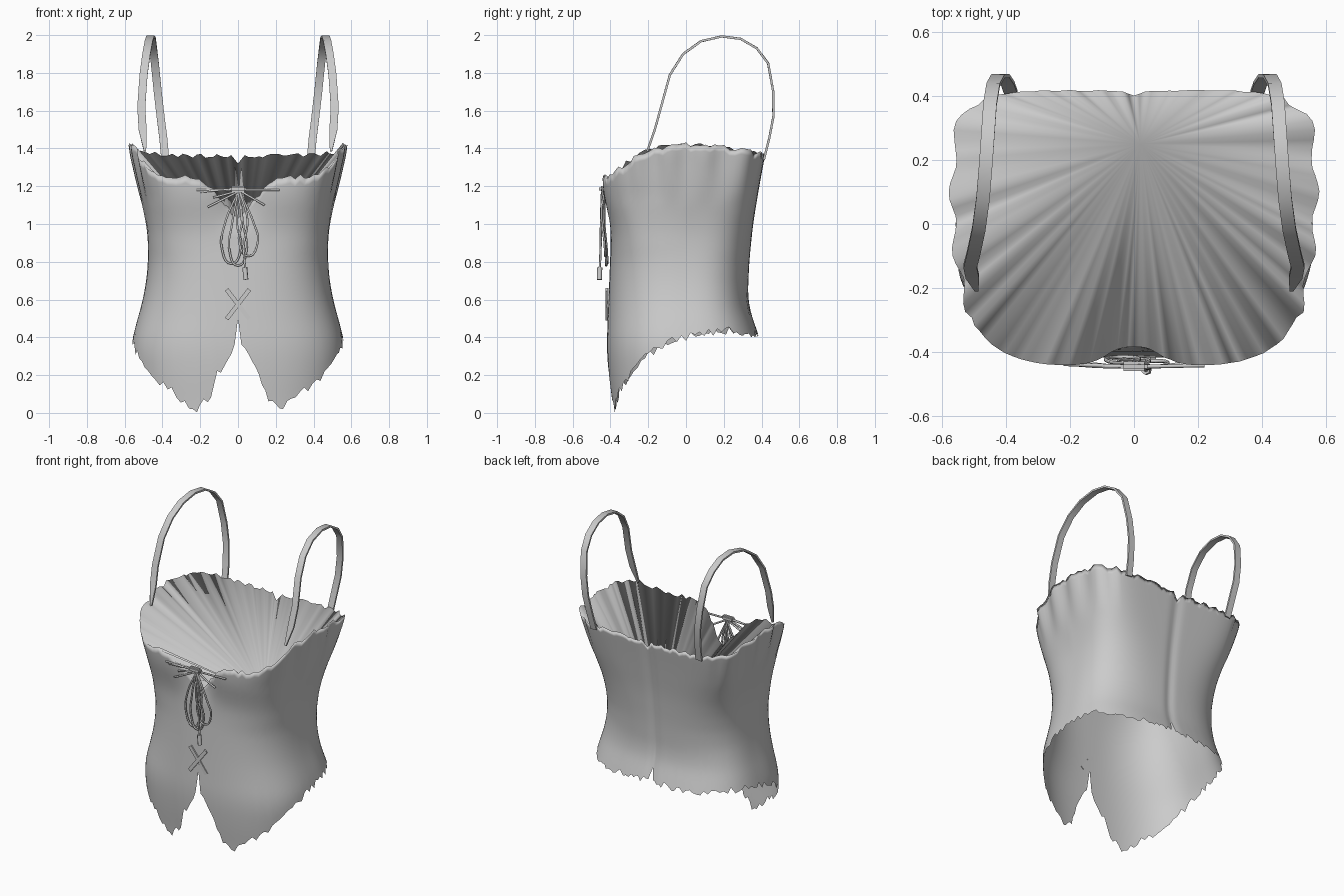
import bpy, bmesh, math, random
from mathutils import Vector

if "Cube" in bpy.data.objects:
    bpy.data.objects.remove(bpy.data.objects["Cube"])

random.seed(4)
mat = bpy.data.materials.new("grey_cloth")
mat.diffuse_color = (0.6, 0.6, 0.6, 1)
mat.use_nodes = True
mat.node_tree.nodes["Principled BSDF"].inputs["Base Color"].default_value = mat.diffuse_color


def lerp(table, v):
    if v <= table[0][0]:
        return table[0][1]
    for (a, p), (b, q) in zip(table, table[1:]):
        if v <= b:
            return p + (q - p) * (v - a) / (b - a)
    return table[-1][1]


def soft(table, v, d=0.06):
    return sum(lerp(table, v + k * d / 2) for k in range(-2, 3)) / 5


def finish(name, bm, angle=40):
    me = bpy.data.meshes.new(name)
    bm.to_mesh(me)
    bm.free()
    ob = bpy.data.objects.new(name, me)
    bpy.context.collection.objects.link(ob)
    me.materials.append(mat)
    bpy.ops.object.select_all(action='DESELECT')
    ob.select_set(True)
    bpy.context.view_layer.objects.active = ob
    bpy.ops.object.shade_smooth_by_angle(angle=math.radians(angle))
    return ob


# Body profiles by height: half width, front depth, back depth, squareness
WIDTH = [(0, .53), (.2, .555), (.35, .568), (.45, .545), (.6, .502), (.75, .478),
         (.9, .475), (1.0, .485), (1.2, .53), (1.43, .572)]
FRONT = [(0, .388), (.2, .41), (.35, .42), (.6, .41), (.9, .398), (1.0, .4),
         (1.08, .425), (1.2, .446), (1.43, .44)]
BACK = [(.35, .4), (.42, .385), (.5, .35), (.6, .327), (.8, .335), (1.0, .355),
        (1.2, .388), (1.4, .425)]
SQ_FRONT = [(.2, 2.7), (.7, 2.5), (1.0, 3.2), (1.2, 5.2)]
SQ_BACK = [(.5, 2.8), (.9, 2.7), (1.35, 6.5)]
# Ragged edges by angle, 0 = front centre, 180 = back centre
HEM = [(0, .5), (2.5, .36), (10, .26), (16, .2), (21, .08), (30, .02), (38, .06),
       (48, .14), (56, .19), (68, .3), (80, .38), (92, .41), (115, .44), (135, .41),
       (160, .42), (177.5, .43), (180, .5)]
RIM = [(0, 1.03), (6, 1.07), (16, 1.17), (25, 1.24), (45, 1.26), (52, 1.29), (60, 1.34),
       (69, 1.39), (85, 1.425), (105, 1.42), (125, 1.38), (150, 1.36), (175, 1.365),
       (180, 1.32)]


def body_point(deg, z):
    a = abs(deg)
    s, c = math.sin(math.radians(deg)), math.cos(math.radians(deg))
    w = soft(WIDTH, z)
    d, n = ((soft(FRONT, z), soft(SQ_FRONT, z, .2)) if c > 0 else
            (soft(BACK, z), soft(SQ_BACK, z, .2)))
    # the chest narrows toward the front
    w *= 1 - .12 * max(0, c) * max(0, min(1, (z - .9) / .25))
    r = ((abs(s) / w) ** n + (abs(c) / d) ** n) ** (-1 / n)
    # dip between the bust cups, back crease and wavy upper edge
    r -= .05 * math.exp(-(a / 13) ** 2) * max(0, min(1, (z - .95) / .15))
    r -= .009 * math.exp(-((180 - a) / 5) ** 2)
    if 60 < a < 130:
        r += .012 * math.sin(a * .33) * max(0, min(1, (z - 1.1) / .25))
    return Vector((r * s, -r * c, z))


# Body: a lofted sheet of cloth with torn upper and lower edges
COLS, ROWS = 144, 30
bm = bmesh.new()
grid = []
for i in range(COLS):
    deg = -180 + i * 360 / COLS
    a = abs(deg)
    low, high = lerp(HEM, a), lerp(RIM, a)
    if 4 < a < 175:
        low = max(0.003, low + random.uniform(-.024, .02))
        high += random.uniform(-.014, .012)
    column = []
    for j in range(ROWS + 1):
        f = j / ROWS
        column.append(bm.verts.new(body_point(deg, low + (high - low) * f)))
    grid.append(column)
# The pleated lining gathers from the upper edge to a point inside
gather = bm.verts.new((.02, .25, .76))
for i in range(COLS):
    p, q = grid[i], grid[(i + 1) % COLS]
    for j in range(ROWS):
        bm.faces.new((p[j], q[j], q[j + 1], p[j + 1]))
    bm.faces.new((p[-1], q[-1], gather))
finish("bodice", bm, 180)

# Shoulder straps: flat ribbons swept over an arch
ARCH = [(.492, -.205, 1.385), (.505, -.165, 1.5), (.512, -.132, 1.62), (.5, -.085, 1.79),
        (.485, -.015, 1.9), (.472, .08, 1.968), (.463, .19, 1.993), (.456, .29, 1.98),
        (.45, .375, 1.93), (.44, .435, 1.85), (.425, .462, 1.7), (.41, .463, 1.57),
        (.395, .44, 1.45), (.385, .412, 1.34)]


def strap(name, side):
    bm = bmesh.new()
    pts = [Vector((x * side, y, z)) for x, y, z in ARCH]
    rings = []
    for i, p in enumerate(pts):
        t = (pts[min(i + 1, len(pts) - 1)] - pts[max(i - 1, 0)]).normalized()
        across = Vector((1, 0, 0))
        across = (across - t * across.dot(t)).normalized()
        out = t.cross(across).normalized()
        w = .006 if i == 0 else .021
        rings.append([bm.verts.new(p + across * w * u + out * .006 * v)
                      for u, v in ((-1, -1), (1, -1), (1, 1), (-1, 1))])
    for r, q in zip(rings, rings[1:]):
        for k in range(4):
            bm.faces.new((r[k], r[(k + 1) % 4], q[(k + 1) % 4], q[k]))
    bm.faces.new(rings[0][::-1])
    bm.faces.new(rings[-1])
    bmesh.ops.recalc_face_normals(bm, faces=bm.faces)
    finish(name, bm, 40)


strap("strap_right", 1)
strap("strap_left", -1)


# Lacing: thin round cords
def cord(name, pts, radius=.006):
    cu = bpy.data.curves.new(name, 'CURVE')
    cu.dimensions = '3D'
    cu.bevel_depth = radius
    cu.bevel_resolution = 1
    cu.resolution_u = 6
    cu.use_fill_caps = True
    sp = cu.splines.new('BEZIER')
    sp.bezier_points.add(len(pts) - 1)
    for b, p in zip(sp.bezier_points, pts):
        b.co = p
        b.handle_left_type = b.handle_right_type = 'AUTO'
    cu.materials.append(mat)
    bpy.context.collection.objects.link(bpy.data.objects.new(name, cu))


for n, (x, z, w) in enumerate([(-.035, .79, .05), (0, .78, .045), (.055, .83, .05)]):
    y = -.432 - .006 * n
    cord(f"bow_loop_{n}", [(0, y, 1.17), (x - w * .7, y, 1.0), (x - w, y + .012, z + .08),
                           (x, y + .016, z), (x + w, y + .012, z + .08),
                           (x + w * .6, y, 1.0), (.01, y, 1.17)])
cord("bow_tail", [(.01, -.445, 1.17), (.05, -.45, 1.02), (.03, -.452, .88), (.04, -.457, .75)])
cord("bow_tail_tip", [(.036, -.457, .77), (.042, -.458, .705)], .014)
for n, (p, q) in enumerate([((-.22, 1.18), (.22, 1.18)), ((-.2, 1.17), (.02, 1.19)),
                            ((-.16, 1.09), (0, 1.17)), ((.14, 1.1), (.02, 1.17)),
                            ((-.13, 1.14), (.02, 1.18))]):
    cord(f"cross_lace_{n}", [(p[0], -.438, p[1]), ((p[0] + q[0]) / 2, -.445, (p[1] + q[1]) / 2),
                             (q[0], -.442, q[1])])

# Knot holding the bow
bm = bmesh.new()
bmesh.ops.create_cube(bm, size=1)
for v in bm.verts:
    v.co = Vector((v.co.x * .085, v.co.y * .03 - .445, v.co.z * .034 + 1.185))
bmesh.ops.bevel(bm, geom=bm.edges[:], offset=.009, segments=2, affect='EDGES')
finish("bow_knot", bm, 60)

# Flat crossed lace above the front notch
for side, label in ((1, "right"), (-1, "left")):
    bm = bmesh.new()
    d = Vector((side * .06, 0, .078))
    o = Vector((side * .009, 0, -.007))
    c = Vector((0, -.422 - .003 * side, .575))
    corners = [c + v for v in (d + o, d - o, -d - o, -d + o)]
    front = [bm.verts.new(v) for v in corners]
    back = [bm.verts.new(v + Vector((0, .009, 0))) for v in corners]
    bm.faces.new(front)
    bm.faces.new(back[::-1])
    for k in range(4):
        bm.faces.new((front[k], back[k], back[(k + 1) % 4], front[(k + 1) % 4]))
    bmesh.ops.recalc_face_normals(bm, faces=bm.faces)
    finish(f"crossed_lace_{label}", bm, 30)
